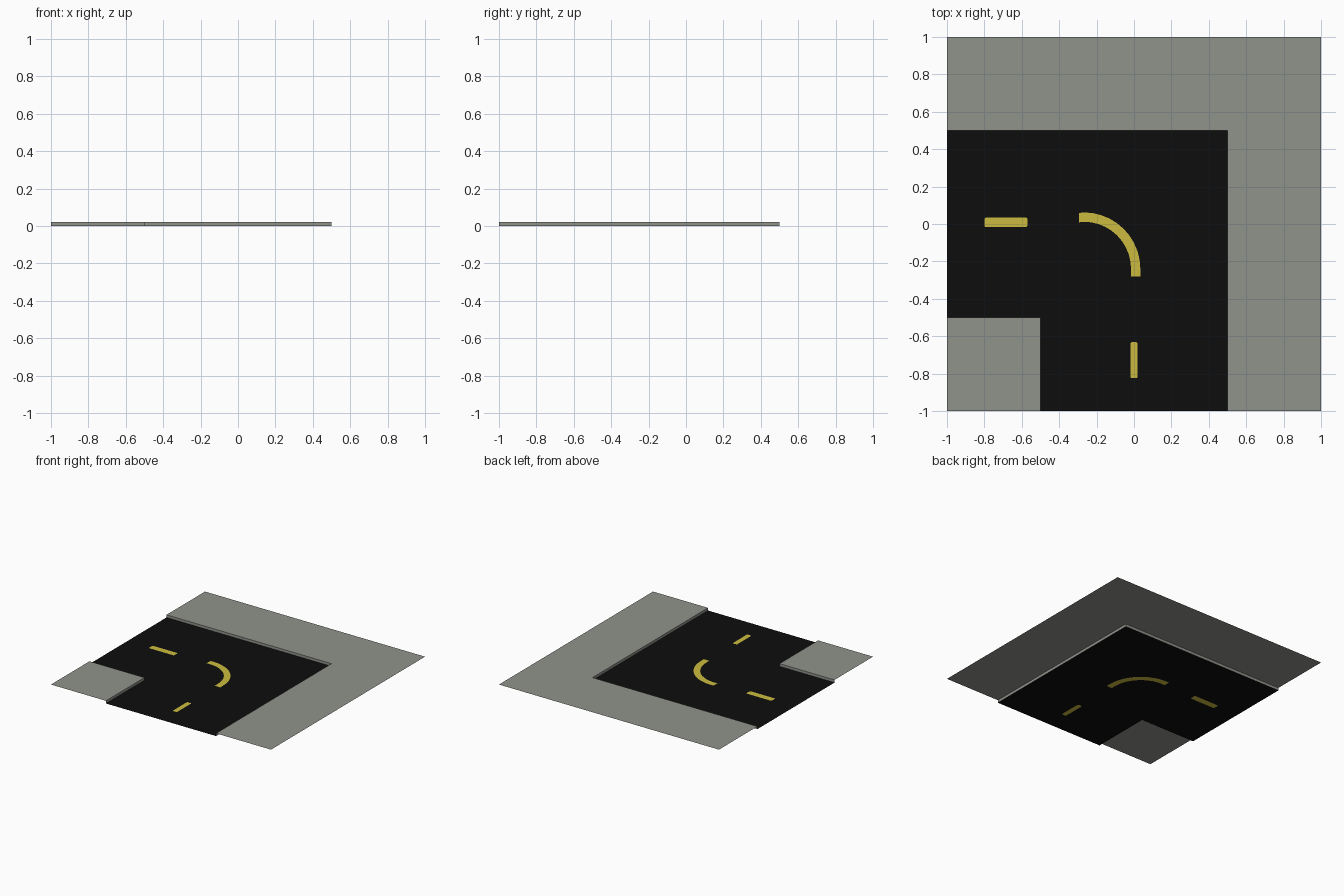
import bpy, bmesh, math
from mathutils import Vector

if "Cube" in bpy.data.objects:
    bpy.data.objects.remove(bpy.data.objects["Cube"])

KERB = 0.022   # pavement height above the road


def material(name, rgb):
    m = bpy.data.materials.new(name)
    m.diffuse_color = (*rgb, 1)
    m.use_nodes = True
    m.node_tree.nodes["Principled BSDF"].inputs["Base Color"].default_value = m.diffuse_color
    return m


GREY = material("pavement grey", (0.28, 0.29, 0.26))
BLACK = material("asphalt black", (0.004, 0.004, 0.004))
YELLOW = material("marking yellow", (0.60, 0.50, 0.05))


def finish(bm, name, mat):
    me = bpy.data.meshes.new(name)
    bm.to_mesh(me)
    bm.free()
    me.materials.append(mat)
    ob = bpy.data.objects.new(name, me)
    bpy.context.collection.objects.link(ob)
    return ob


def flat(name, mat, loops, z=0.0):
    """Flat sheet from an outline, with any further loops left as holes."""
    bm = bmesh.new()
    edges = []
    for loop in loops:
        vs = [bm.verts.new((x, y, z)) for x, y in loop]
        edges += [bm.edges.new((a, b)) for a, b in zip(vs, vs[1:] + vs[:1])]
    bmesh.ops.triangle_fill(bm, edges=edges, use_beauty=True, normal=(0, 0, 1))
    for f in bm.faces:
        f.normal_update()
        if f.normal.z < 0:
            f.normal_flip()
    return finish(bm, name, mat)


def kerb_wall(name, path, toward):
    """Upright strip along a path, facing the road point."""
    bm = bmesh.new()
    for (ax, ay), (bx, by) in zip(path, path[1:]):
        f = bm.faces.new([bm.verts.new(p) for p in (
            (ax, ay, 0), (bx, by, 0), (bx, by, KERB), (ax, ay, KERB))])
        f.normal_update()
        if f.normal.dot(Vector(toward) - f.calc_center_median()) < 0:
            f.normal_flip()
    return finish(bm, name, GREY)


def dash(x0, x1, y0, y1, c=0.006):
    """Rectangle with clipped corners."""
    return [(x0 + c, y0), (x1 - c, y0), (x1, y0 + c), (x1, y1 - c),
            (x1 - c, y1), (x0 + c, y1), (x0, y1 - c), (x0, y0 + c)]


def bend(cx, cy, r0, r1, steps=10):
    """Quarter ring with short straight ends."""
    ang = [math.radians(90 * i / steps) for i in range(steps + 1)]
    outer = [(cx + r1 * math.cos(a), cy + r1 * math.sin(a)) for a in ang]
    inner = [(cx + r0 * math.cos(a), cy + r0 * math.sin(a)) for a in reversed(ang)]
    return ([(cx + r1, cy - 0.04)] + outer + [(cx - 0.025, cy + r1 - 0.003)]
            + [(cx - 0.025, cy + r0 - 0.003)] + inner + [(cx + r0, cy - 0.04)])


# Yellow lane markings, set flush into the road
markings = {
    "left_dash": dash(-0.80, -0.57, -0.017, 0.034),
    "front_dash": dash(-0.02, 0.02, -0.823, -0.632),
    "curved_marking": bend(-0.268, -0.24, 0.252, 0.302),
}
for name, loop in markings.items():
    flat(name, YELLOW, [loop])

# Road bend
road = [(-1, -0.5), (-0.5, -0.5), (-0.5, -1), (0.5, -1), (0.5, 0.5), (-1, 0.5)]
flat("road", BLACK, [road] + list(markings.values()))

# Raised pavement sheets
flat("outer_pavement", GREY,
     [[(0.5, -1), (1, -1), (1, 1), (-1, 1), (-1, 0.5), (0.5, 0.5)]], KERB)
flat("corner_pavement", GREY,
     [[(-1, -1), (-0.5, -1), (-0.5, -0.5), (-1, -0.5)]], KERB)

# Kerb walls beside the road
kerb_wall("outer_kerb", [(0.5, -1), (0.5, 0.5), (-1, 0.5)], (0, 0, 0))
kerb_wall("corner_kerb", [(-0.5, -1), (-0.5, -0.5), (-1, -0.5)], (0, 0, 0))
